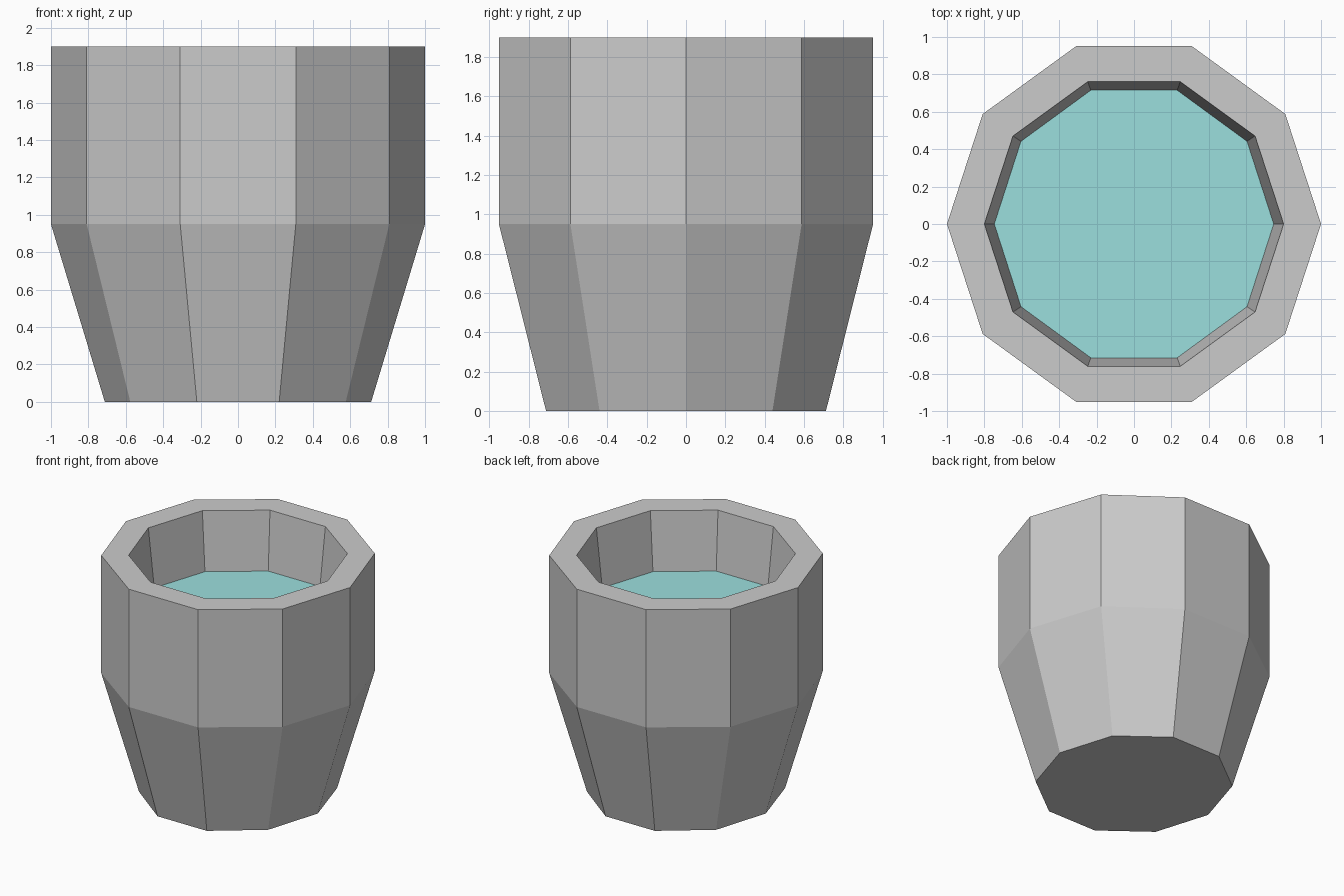
import bpy, math

if "Cube" in bpy.data.objects:
    bpy.data.objects.remove(bpy.data.objects["Cube"])

SIDES = 10


def material(name, rgb):
    m = bpy.data.materials.new(name)
    m.diffuse_color = (*rgb, 1.0)
    m.use_nodes = True
    m.node_tree.nodes["Principled BSDF"].inputs["Base Color"].default_value = m.diffuse_color
    return m


def ring(rx, ry, z):
    return [(rx * math.cos(math.tau * i / SIDES),
             ry * math.sin(math.tau * i / SIDES), z) for i in range(SIDES)]


def lofted(name, profile, mat, caps):
    """Faceted solid through a list of (rx, ry, z) rings."""
    verts = [v for p in profile for v in ring(*p)]
    faces = []
    for k in range(len(profile) - 1):
        a, b = k * SIDES, (k + 1) * SIDES
        for i in range(SIDES):
            j = (i + 1) % SIDES
            faces.append((a + i, a + j, b + j, b + i))
    if caps:
        faces.append(tuple(reversed(range(SIDES))))
    last = (len(profile) - 1) * SIDES
    faces.append(tuple(range(last, last + SIDES)))
    mesh = bpy.data.meshes.new(name)
    mesh.from_pydata(verts, [], faces)
    mesh.materials.append(mat)
    mesh.update()
    obj = bpy.data.objects.new(name, mesh)
    bpy.context.collection.objects.link(obj)
    return obj


stone = material("light_grey", (0.60, 0.60, 0.60))
water = material("pale_teal", (0.33, 0.74, 0.73))

# Cup: tapered base, straight upper wall, flat rim, sloping inside, inner floor
lofted("cup", [(0.712, 0.748, 0.0), (1.0, 1.0, 0.95), (1.0, 1.0, 1.9),
               (0.80, 0.80, 1.9), (0.745, 0.75, 1.41)], stone, True)

# Liquid surface just above the inner floor
lofted("liquid", [(0.747, 0.752, 1.43)], water, False)
